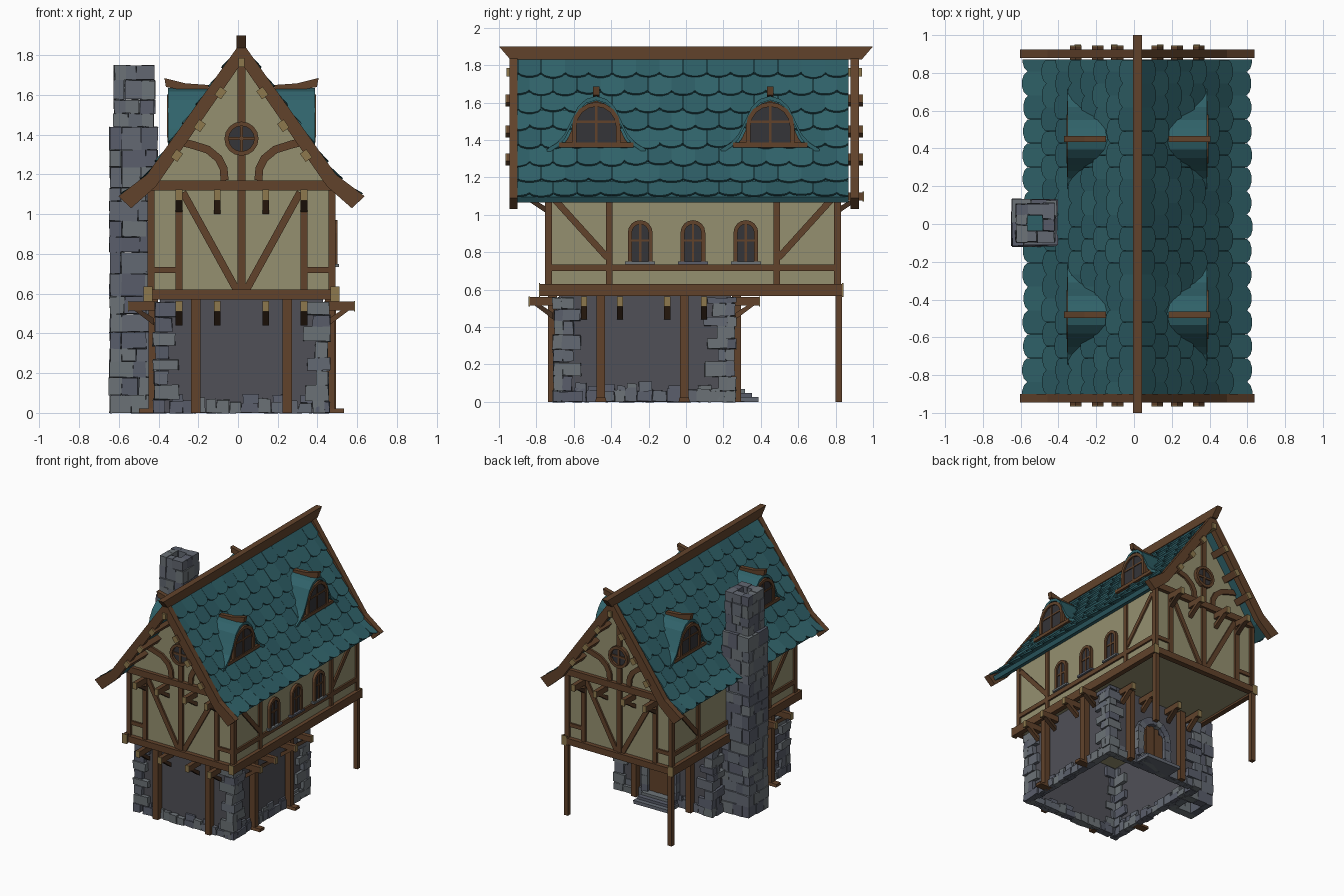
import bpy, bmesh, math, random
from mathutils import Vector as V

if "Cube" in bpy.data.objects:
    bpy.data.objects.remove(bpy.data.objects["Cube"])

random.seed(4)
R = random.uniform
CX = 0.0175                      # the house is symmetric about this x
COL = dict(wood=(.12, .055, .024), dark=(.06, .03, .015), light=(.27, .19, .075), wall=(.30, .28, .16),
           stone=(.125, .14, .17), stone2=(.10, .11, .145), stone3=(.15, .17, .185),
           grey=(.08, .08, .095), teal=(.03, .125, .145), teal2=(.026, .11, .13), glass=(.035, .035, .04))
MATS = {}
for k, c in COL.items():
    MATS[k] = bpy.data.materials.new(k)
    MATS[k].diffuse_color = (*c, 1)


class Part:
    def __init__(self, name, *mats):
        self.name, self.mats, self.bm = name, mats, bmesh.new()

    def prism(self, pts, off, jit=0, caps=True):
        off, n, mi = V(off), len(pts), random.randrange(len(self.mats))
        j = lambda: V((R(-jit, jit), R(-jit, jit), R(-jit, jit)))
        a = [self.bm.verts.new(V(p) + j()) for p in pts]
        b = [self.bm.verts.new(V(p) + off + j()) for p in pts]
        fs = [self.bm.faces.new((a[i], a[(i + 1) % n], b[(i + 1) % n], b[i])) for i in range(n)]
        if caps:
            fs += [self.bm.faces.new(a[::-1]), self.bm.faces.new(b)]
        for f in fs:
            f.material_index = mi

    def box(self, x0, x1, y0, y1, z0, z1, jit=0):
        self.prism([(x0, y0, z0), (x1, y0, z0), (x1, y1, z0), (x0, y1, z0)], (0, 0, z1 - z0), jit)

    def panel(self, F, pts, d0, d1, jit=0):     # flat outline on a wall frame
        self.prism([F(u, z, d0) for u, z in pts], F(0, 0, d1) - F(0, 0, d0), jit)

    def rect(self, F, u0, u1, z0, z1, d0, d1, jit=0):
        self.panel(F, [(u0, z0), (u1, z0), (u1, z1), (u0, z1)], d0, d1, jit)

    def strip(self, F, pts, w, d0, d1, closed=False, jit=0):   # mitred bar along a polyline
        P, n, L = [V(p) for p in pts], len(pts), []
        for i in range(n):
            a = P[i - 1] if closed or i else P[i]
            b = P[(i + 1) % n] if closed or i < n - 1 else P[i]
            t = (b - a).normalized()
            L.append(V((-t.y, t.x)) * w / 2)
        for i in range(n if closed else n - 1):
            k = (i + 1) % n
            self.panel(F, [P[i] - L[i], P[k] - L[k], P[k] + L[k], P[i] + L[i]], d0, d1, jit)

    def done(self):
        bmesh.ops.recalc_face_normals(self.bm, faces=self.bm.faces)
        bmesh.ops.translate(self.bm, vec=(CX, 0, 0), verts=self.bm.verts)
        me = bpy.data.meshes.new(self.name)
        self.bm.to_mesh(me)
        for m in self.mats:
            me.materials.append(MATS[m])
        bpy.context.collection.objects.link(bpy.data.objects.new(self.name, me))


def frame(axis, pos, s):         # maps (along wall, height, outward) to space
    if axis == 'y':
        return lambda u, z, d: V((u, pos + s * d, z))
    return lambda u, z, d: V((pos + s * d, u, z))


def arch(u, z, w, h, n=8):
    r = w / 2
    return ([(u - r, z)] + [(u - r * math.cos(math.pi * i / n), z + h - r + r * math.sin(math.pi * i / n))
                            for i in range(n + 1)] + [(u + r, z)])


STONES = ('stone', 'stone2', 'stone3')
timber, caps = Part('timber_frame', 'wood'), Part('beam_ends', 'light')
brace = Part('bracket_braces', 'dark', 'wood')
glass, trim = Part('window_glass', 'glass'), Part('window_trim', 'wood')


def bracket(F, u, z, reach, w=.017):
    off = F(u + w, 0, 0) - F(u - w, 0, 0)
    P = lambda q: [F(u - w, zz, d) for d, zz in q]
    timber.prism(P([(-.02, z), (reach, z), (reach, z - .045), (-.02, z - .045)]), off)
    caps.prism(P([(reach, z + .003), (reach + .006, z + .003), (reach + .006, z - .05), (reach, z - .05)]), off)
    brace.prism(P([(0, z - .12), (0, z - .085), (reach * .55, z - .04), (reach * .85, z - .04)]), off)


def arched_window(F, u, z, w, h, d, t=.022):
    glass.panel(F, arch(u, z, w, h), d - .01, d + .004)
    trim.strip(F, arch(u, z, w, h), t, d - .01, d + .016)
    trim.rect(F, u - .006, u + .006, z, z + h, d, d + .01)
    trim.rect(F, u - w / 2, u + w / 2, z + h * .52, z + h * .52 + .012, d, d + .01)


# upper storey body with gables
body = Part('upper_walls', 'wall')
body.prism([(x, -.735, z) for x, z in [(-.46, .58), (.46, .58), (.46, 1.13), (0, 1.78), (-.46, 1.13)]], (0, 1.54, 0))
body.done()

# gable timbering, front and back
for F, over in ((frame('y', -.735, -1), .225), (frame('y', .805, 1), .135)):
    timber.rect(F, -.455, .455, .57, .62, -.01, .035)
    timber.rect(F, -.48, .48, 1.12, 1.17, -.01, .03)
    timber.rect(F, -.02, .02, .62, 1.3, -.01, .018)
    timber.rect(F, -.02, .02, 1.46, 1.8, -.01, .018)
    for s in (-1, 1):
        timber.strip(F, [(s * .455, .6), (s * .455, 1.12)], .035, -.01, .018)
        timber.strip(F, [(s * .315, .62), (s * .315, 1.12)], .035, -.01, .018)
        timber.strip(F, [(s * .33, .72), (s * .455, .72)], .03, -.01, .014)
        timber.strip(F, [(s * .295, 1.11), (s * .025, .62)], .037, -.01, .014)
        arc = [(.33, 1.37), (.25, 1.35), (.17, 1.325), (.115, 1.28), (.09, 1.23), (.085, 1.17)]
        timber.strip(F, [(s * x, z) for x, z in arc], .04, -.01, .016)
        for u, z in ((.105, 1.61), (.21, 1.445), (.325, 1.295)):     # purlin ends
            a, b = V((.58 * s, -.815)) * .025, V((.815 * s, .58)) * .02
            q = [V((s * u, z)) + i * a + k * b for i, k in ((-1, -1), (1, -1), (1, 1), (-1, 1))]
            timber.panel(F, q, 0, over)
            caps.panel(F, q, over, over + .006)
        for u in (.122, .315):
            bracket(F, s * u, 1.12, .14)
        # barge boards
        timber.panel(F, [(0, 1.87), (s * .475, 1.2), (s * .62, 1.09), (s * .555, 1.03), (s * .43, 1.14), (0, 1.76)],
                     over - .06, over - .015)
    caps.rect(F, -.016, .016, 1.74, 1.785, 0, over)
    circ = [(.075 * math.cos(i * math.pi / 8), 1.38 + .075 * math.sin(i * math.pi / 8)) for i in range(16)]
    glass.panel(F, circ, -.01, .012)
    trim.strip(F, circ, .022, -.01, .03, True)
    trim.rect(F, -.008, .008, 1.31, 1.45, 0, .02)
    trim.rect(F, -.07, .07, 1.372, 1.388, 0, .02)

# long side timbering, beams, windows
sills = Part('window_sills', *STONES)
for s in (-1, 1):
    F = frame('x', s * .46, s)
    timber.rect(F, -.78, .835, .565, .63, -.01, .03)
    for y in (-.786, .835):
        caps.rect(F, y, y + .006, .56, .635, -.012, .032)
    timber.rect(F, -.735, .81, .70, .735, -.01, .014)
    for u in (-.735, -.41, .485, .81):
        timber.rect(F, u - .018, u + .018, .6, 1.14, -.01, .014)
    timber.strip(F, [(-.71, 1.09), (-.42, .77)], .035, -.01, .012)
    timber.strip(F, [(.785, 1.09), (.495, .77)], .035, -.01, .012)
    timber.rect(frame('x', s * .44, s), .80, .835, 0, .57, 0, .035)      # rear posts
    if s > 0:
        for u in (-.245, .037, .32):
            arched_window(F, u, .745, .11, .215, .006)
            sills.rect(F, u - .08, u + .08, .735, .75, 0, .03)
sills.done()

# lower storey shell, open underneath
low = Part('lower_walls', 'grey')
low.prism([(-.41, -.68, 0), (.41, -.68, 0), (.41, .24, 0), (-.41, .24, 0)], (0, 0, .58), caps=False)
low.done()

# lower storey: corner stones
q = Part('corner_stones', *STONES)
for sx in (-1, 1):
    for y, sy in ((-.71, -1), (.265, 1)):
        z, i = 0, 0
        while z < .55:
            h = min(R(.05, .085), .56 - z)
            h = .56 - z if .56 - z - h < .03 else h
            lx, ly = (R(.1, .14), R(.08, .12)) if i % 2 else (R(.06, .09), R(.14, .19))
            X, Y = sx * (.44 + R(-.008, .006)), y + sy * R(-.006, .006)
            q.box(*sorted((X, X - sx * lx)), *sorted((Y, Y - sy * .05)), z, z + h - .003, .004)
            q.box(*sorted((X, X - sx * .05)), *sorted((Y - sy * .048, Y - sy * ly)), z, z + h - .003, .004)
            z, i = z + h, i + 1
q.done()

# lower storey: footing stones, posts, feet, joist brackets
foot = Part('footing_stones', *STONES)
sideu = (-.545, -.353, -.10, .096)
frontu = (-.315, -.122, .122, .315)
FB = frame('y', .265, 1)
for F, a, b, posts, ju in ((frame('y', -.71, -1), -.36, .36, (-.23, .23), frontu), (FB, -.36, .36, (-.24, .24), frontu),
                           (frame('x', .44, 1), -.6, .16, (-.455, -.01), sideu),
                           (frame('x', -.44, -1), -.6, .16, (-.455,), sideu[:2])):
    u = a
    while u < b:
        w = R(.05, .09)
        foot.rect(F, u, u + w - .003, 0, R(.045, .075), -.06, R(-.01, .004), .004)
        if R(0, 1) < .5:
            foot.rect(F, u + .01, u + w, .05, R(.085, .11), -.05, R(-.02, -.01), .003)
        u += w
    for p in posts:
        timber.rect(F, p - .023, p + .023, 0, .57, -.02, .028)
        if len(ju) < 4 or ju is sideu:
            timber.panel(F, [(p - .03, 0), (p + .03, 0), (p + .025, .022), (p - .025, .022)], -.03, .075)
    for j in ju:
        bracket(F, j, .56, .125)
foot.done()

# back door with stone arch and steps
door = Part('door', 'wood')
for i in range(5):
    u = -.075 + i * .04
    door.rect(FB, u, u + .038, .06, .36 - abs(i - 2) ** 2 * .012, -.03, -.008 + .003 * (i % 2))
door.done()
da = Part('door_arch', *STONES)
da.strip(FB, [(-.105, .06), (-.105, .12), (-.105, .19)] + arch(.023, .06, .256, .33, 9)[1:-1] + [(.151, .19), (.151, .12), (.151, .06)],
         .055, -.03, .02, False, .003)
da.done()
steps = Part('door_steps', *STONES)
for i in range(3):
    steps.rect(FB, -.11 - .01 * i, .155 + .01 * i, 0, .07 - .022 * i, -.03, .05 + .037 * i, .002)
steps.done()

# chimney: courses of stones around a hollow flue
ch = Part('chimney', *STONES)
z, i = 0, 0
while z < 1.74:
    top = 1.44 if z < 1.43 else 1.75
    h = R(.065, .115)
    h = top - z if top - z - h < .05 else h
    r, m = (.121, i % 2) if top < 1.5 else (.102, i % 2)
    for k in range(4):
        c, s = ((1, 0), (0, 1), (-1, 0), (0, -1))[k]
        lo, hi = (-r, r - .06) if m else (-r + .06, r)
        cut, o = R(lo + .05, hi - .05), R(-.006, .005)
        for a, b in ((lo, cut - .003), (cut, hi)):
            oo = o + R(-.003, .003)
            pts = [(a, r - .06), (b, r - .06), (b, r + oo), (a, r + oo)]
            ch.prism([(-.542 + c * u - s * v, .005 + s * u + c * v, z) for u, v in pts], (0, 0, h - .002), .003)
    z, i = z + h, i + 1
ch.done()


# roof: base slab and overlapping scalloped tiles
def rp(side, s, y, lift):
    if s < .81:
        return V((side * (.58 * s + .815 * lift), y, 1.84 - .815 * s + .58 * lift))
    t = s - .81
    return V((side * (.47 + .8 * t + .6 * lift), y, 1.18 - .6 * t + .8 * lift))


slab, tiles = Part('roof_slab', 'teal2'), Part('roof_tiles', 'teal', 'teal2')
Y0, Y1, N = -.9, .87, 14
W = (Y1 - Y0) / N
for s in (-1, 1):
    slab.prism([(s * x, Y0, z) for x, z in [(0, 1.83), (.47, 1.17), (.57, 1.095), (.555, 1.065), (.455, 1.13), (0, 1.78)]],
               (0, Y1 - Y0, 0))
    for k in range(8):
        s0, L = k * .116, (.14 if k < 7 else .15)
        for j in range(N + k % 2):
            c, ln = Y0 + W * (j + .5 - .5 * (k % 2)), L + R(-.008, .004)
            prof = [(-.5, 0), (.5, 0), (.5, .8), (.36, .93), (.12, 1), (-.12, 1), (-.36, .93), (-.5, .8)]
            lift = R(.014, .02)
            pts = [rp(s, s0 + v * ln, min(max(c + u * W * .99, Y0), Y1), -.008 + v * lift) for u, v in prof]
            tiles.prism(pts, (s * .011, 0, .008))
slab.done()
tiles.done()

# ridge beam with raked ends
ridge = Part('ridge_beam', 'wood')
ridge.prism([(-.024, y, z) for y, z in [(-.94, 1.83), (.94, 1.83), (1, 1.9), (-1, 1.9)]], (.048, 0, 0))
ridge.done()

# four bell shaped dormers
half = [(0, 1.635), (.055, 1.618), (.1, 1.575), (.135, 1.5), (.17, 1.43), (.21, 1.385), (.265, 1.35)]
bell = [(-u, z) for u, z in half[:0:-1]] + half
dorm = Part('dormer_roofs', 'teal')
face = Part('dormer_faces', 'wood')
for s in (-1, 1):
    F = frame('x', s * .36, s)
    for y in (-.48, .45):
        back = lambda z: s * ((1.84 - z) / 1.404 - .012)
        for (u, z), (v, w) in zip(bell, bell[1:]):
            for e in (0, .022):              # outer and inner skins joined at the front lip
                dorm.bm.faces.new([dorm.bm.verts.new(p) for p in (
                    (s * .37, y + u * (1 - e), z - e), (s * .37, y + v * (1 - e), w - e),
                    (back(w - e), y + v * (1 - e), w - e), (back(z - e), y + u * (1 - e), z - e))])
            dorm.bm.faces.new([dorm.bm.verts.new(p) for p in (
                (s * .37, y + u, z), (s * .37, y + v, w), (s * .37, y + v * .978, w - .022), (s * .37, y + u * .978, z - .022))])
        face.panel(F, [(y + u * .9, max(z - .025, 1.36)) for u, z in bell[1:-1]], -.03, -.006)
        face.rect(F, y - .2, y + .2, 1.36, 1.385, -.03, .012)
        arched_window(F, y, 1.385, .235, .205, 0, .024)
        face.prism([(s * x, y - .017, z) for x, z in [(.165, 1.62), (.28, 1.622), (.38, 1.64), (.388, 1.685), (.28, 1.658), (.165, 1.65)]],
                   (0, .034, 0))
bmesh.ops.remove_doubles(dorm.bm, verts=dorm.bm.verts, dist=.0005)
for p in (dorm, face, timber, caps, brace, glass, trim):
    p.done()

for m in bpy.data.materials:
    if m.users and not m.is_grease_pencil:
        m.use_nodes = True
        m.node_tree.nodes["Principled BSDF"].inputs["Base Color"].default_value = m.diffuse_color
